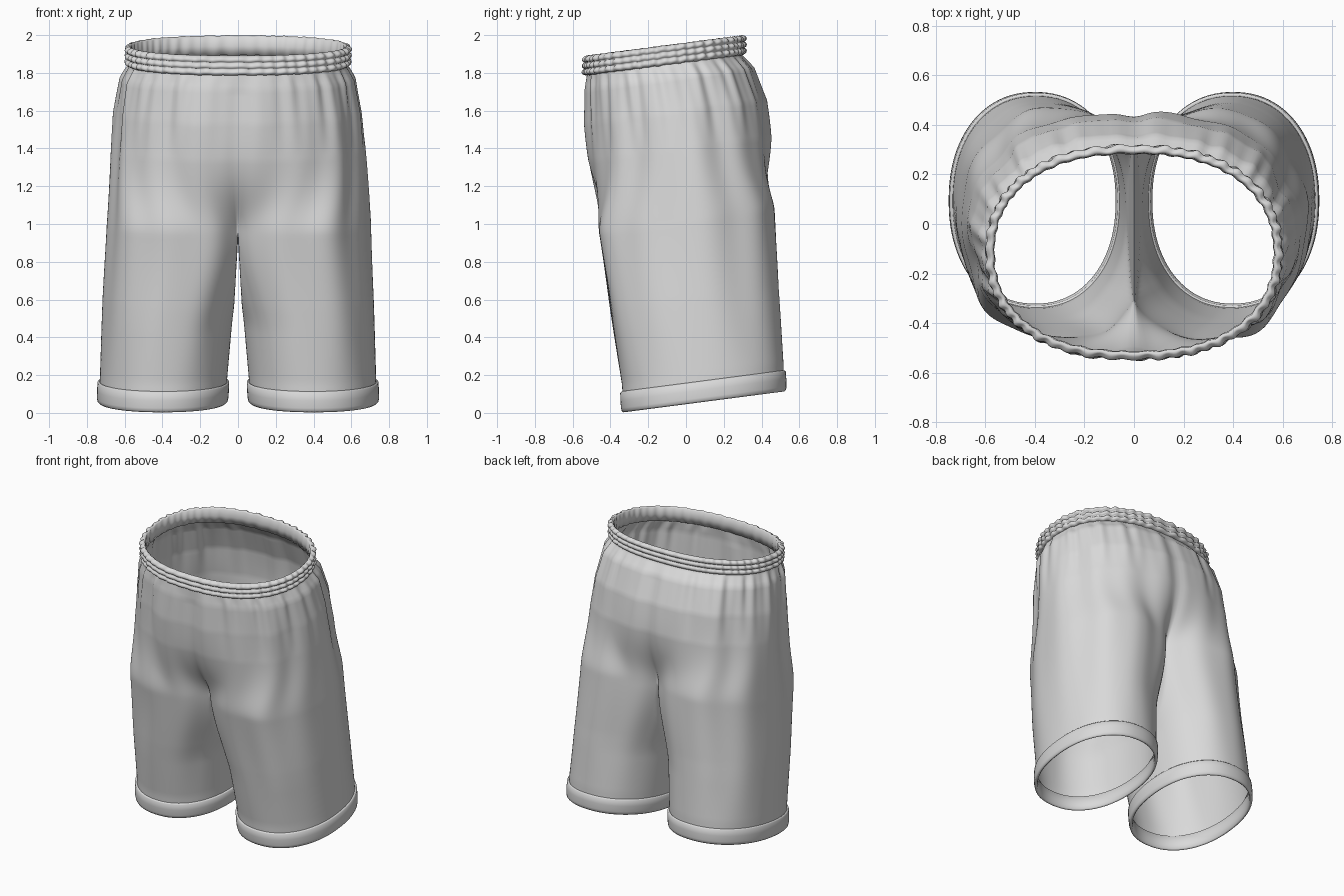
import bpy, bmesh
from math import sin, cos, pi, radians, exp, copysign

cube = bpy.data.objects.get("Cube")
if cube:
    bpy.data.objects.remove(cube, do_unlink=True)

mat = bpy.data.materials.new("light grey cloth")
mat.use_nodes = True
grey = (0.7, 0.7, 0.7, 1)
mat.diffuse_color = grey
mat.node_tree.nodes["Principled BSDF"].inputs["Base Color"].default_value = grey

TILT = 0.13      # waist and hem both rise towards the back
CROTCH = 1.0     # level where the legs divide
SEAM = 140       # leg angle that meets the centre seam

# level, outer x, inner x, front y, back y
KEYS = [
    (0.0, 0.735, 0.07, -0.325, 0.52),
    (0.2, 0.73, 0.055, -0.34, 0.515),
    (0.6, 0.715, 0.02, -0.405, 0.485),
    (1.0, 0.695, 0.0, -0.465, 0.465),
    (1.4, 0.665, 0.0, -0.52, 0.455),
    (1.6, 0.645, 0.0, -0.535, 0.425),
    (1.78, 0.615, 0.0, -0.535, 0.36),
    (1.86, 0.575, 0.0, -0.525, 0.295),
    (2.0, 0.57, 0.0, -0.52, 0.29),
]


def clamp(v):
    return max(0.0, min(1.0, v))


def size(level):
    for a, b in zip(KEYS, KEYS[1:]):
        if level <= b[0]:
            t = clamp((level - a[0]) / (b[0] - a[0]))
            return [p + (q - p) * t for p, q in zip(a[1:], b[1:])]
    return KEYS[-1][1:]


def power(v, e):
    return copysign(abs(v) ** e, v)


def leg_weight(level):
    s = clamp((1.75 - level) / 0.75) ** 2.5
    return s * s * (3 - 2 * s)


def section(u, level):
    """Point of one half; |u| <= 1 is the outside, beyond 1 the inner leg."""
    xo, xi, yf, yb = size(level)
    yc, ry = (yf + yb) / 2, (yb - yf) / 2
    w = leg_weight(level)
    cx, rx = (xo + xi) / 2, (xo - xi) / 2

    def blend(v):
        t, g = radians(90 * v), radians(SEAM * v)
        tx = xo * power(cos(t), 0.85)
        ty = yc + ry * power(sin(t), 0.9)
        gx = cx + rx * power(cos(g), 0.92)
        gy = yc + ry * power(sin(g), 0.92)
        return tx + (gx - tx) * w, ty + (gy - ty) * w

    x, y = blend(u)
    # pull the seam edge to the middle plane, easing off down the leg
    xs = blend(1)[0]
    pull = clamp((level - 0.45) / (CROTCH - 0.45))
    pull = pull * pull * (3 - 2 * pull)
    x = max(x - pull * xs * (xo - x) / (xo - xs), xi)
    return x, y, w


def fold(u, level, side):
    """Soft hanging folds, plus fine gathers below the waist."""
    p = 0.7 * side
    soft = sin(13 * u + p + 0.5 * level) + 0.7 * sin(23 * u - 2 * p + sin(2 * level))
    soft += 0.4 * sin(5 * level + 8 * u + p)
    env = clamp((1.88 - level) / 0.3) * clamp((level - 0.12) / 0.9)
    gather = sin(41 * u + p) + 0.6 * sin(67 * u + 2 * p)
    top = clamp((level - 1.4) / 0.4) * clamp((1.88 - level) / 0.06)
    return (0.009 * soft * env + 0.006 * gather * top) * (1 - abs(u) ** 8)


def finish(name, bm):
    bmesh.ops.remove_doubles(bm, verts=bm.verts, dist=0.0004)
    bmesh.ops.recalc_face_normals(bm, faces=bm.faces)
    mesh = bpy.data.meshes.new(name)
    bm.to_mesh(mesh)
    bm.free()
    mesh.shade_smooth()
    mesh.materials.append(mat)
    obj = bpy.data.objects.new(name, mesh)
    bpy.context.collection.objects.link(obj)
    return obj


def skin(bm, rows, closed=False, wrap=False):
    """Quads between successive rows of points."""
    grid = [[bm.verts.new(p) for p in row] for row in rows]
    pairs = list(zip(grid, grid[1:])) + ([(grid[-1], grid[0])] if wrap else [])
    n = len(grid[0])
    for a, b in pairs:
        for i in range(n if closed else n - 1):
            j = (i + 1) % n
            bm.faces.new((a[i], a[j], b[j], b[i]))


# Cloth body: outer panels from waist to hem, inner leg panels from the crotch
def outer_point(u, level, side):
    x, y, w = section(u, level)
    d = fold(u, level, side)
    a = radians(u * (90 + (SEAM - 90) * w))
    x, y = x + d * cos(a), y + d * sin(a)
    groove = 0.014 * (1 - w) * clamp((1.86 - level) / 0.1)
    y -= copysign(groove * exp(-((1 - abs(u)) / 0.035) ** 2), u)
    return side * max(x, 0), y, level + TILT * y


def inner_point(v, level, side):
    u = 1 + v * (360 / SEAM - 2)
    x, y, _ = section(u, level)
    dip = 0.08 * sin(pi * v) * clamp(1 - (CROTCH - level) / 0.5)
    if level >= CROTCH:
        x = 0
    return side * x, y, level + TILT * y - dip


UPPER, LOWER, OUT, INN = 44, 40, 120, 30
upper = [1.88 + (CROTCH - 1.88) * i / UPPER for i in range(UPPER + 1)]
lower = [CROTCH + (0.09 - CROTCH) * i / LOWER for i in range(LOWER + 1)]

bm = bmesh.new()
for side in (1, -1):
    skin(bm, [[outer_point(2 * j / OUT - 1, lv, side) for j in range(OUT + 1)]
              for lv in upper + lower[1:]])
    skin(bm, [[inner_point(j / INN, lv, side) for j in range(INN + 1)]
              for lv in lower])
finish("shorts_cloth", bm)

# Turned-up hem on each leg
HEM = [(-0.008, 0.15), (0.004, 0.158), (0.012, 0.15), (0.014, 0.11), (0.014, 0.07),
       (0.011, 0.053), (0.003, 0.046), (-0.006, 0.053), (-0.01, 0.08)]


def hem_row(off, level, side):
    xo, xi, yf, yb = size(level)
    cx, rx, yc, ry = (xo + xi) / 2, (xo - xi) / 2, (yf + yb) / 2, (yb - yf) / 2
    row = []
    for j in range(96):
        a = 2 * pi * j / 96
        y = yc + (ry + off) * power(sin(a), 0.92)
        row.append((side * (cx + (rx + off) * power(cos(a), 0.92)), y, level + TILT * y))
    return row


for side, name in ((1, "left_hem"), (-1, "right_hem")):
    bm = bmesh.new()
    skin(bm, [hem_row(o, lv, side) for o, lv in HEM], closed=True, wrap=True)
    finish(name, bm)

# Gathered elastic waistband: three stitched channels with fine ruffles
BOTTOM, TOP, STEPS = 1.856, 1.955, 18
profile = [(0.008 + 0.014 * abs(sin(3 * pi * i / STEPS)) ** 0.6,
            BOTTOM + (TOP - BOTTOM) * i / STEPS, 1) for i in range(STEPS + 1)]
profile += [(0.0, TOP + 0.005, 0.5), (-0.01, TOP - 0.004, 0.5),
            (-0.013, (TOP + BOTTOM) / 2, 0.5), (-0.008, BOTTOM, 0.3)]


def band_row(off, level, ruffle):
    xo, _, yf, yb = size(1.86)
    yc, ry = (yf + yb) / 2, (yb - yf) / 2
    row = []
    channel = int(clamp((level - BOTTOM) / (TOP - BOTTOM)) * 2.99)
    for j in range(400):
        a = 2 * pi * j / 400
        wave = cos(52 * a + 0.6 * channel + 1.5 * sin(5 * a)) + 0.5 * sin(31 * a + channel)
        o = off + 0.0045 * ruffle * wave
        y = yc + (ry + o) * power(sin(a), 0.9)
        row.append(((xo + o) * power(cos(a), 0.85), y,
                    level + TILT * y + 0.002 * ruffle * wave))
    return row


bm = bmesh.new()
skin(bm, [band_row(*p) for p in profile], closed=True, wrap=True)
finish("waistband", bm)
